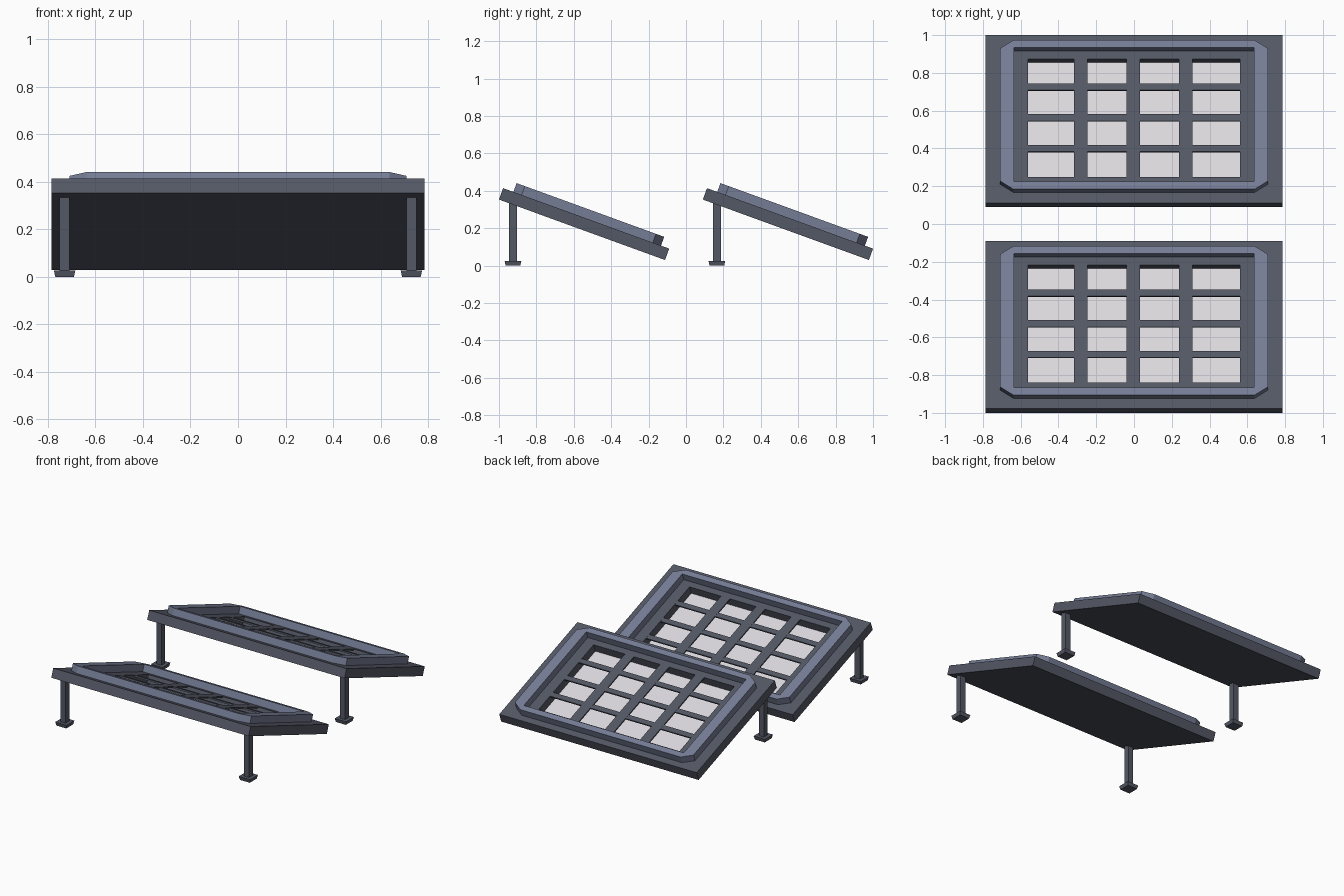
import bpy, bmesh, math
from mathutils import Matrix, Vector

if "Cube" in bpy.data.objects:
    bpy.data.objects.remove(bpy.data.objects["Cube"])


def material(name, rgb):
    m = bpy.data.materials.new(name)
    m.use_nodes = True
    m.diffuse_color = (*rgb, 1)
    m.node_tree.nodes["Principled BSDF"].inputs["Base Color"].default_value = (*rgb, 1)
    return m


SLATE = material("slate grey", (0.088, 0.098, 0.13))
TRIM = material("blue grey trim", (0.18, 0.205, 0.3))
PALE = material("pale cell", (0.72, 0.70, 0.73))

TILT = math.radians(-20)
WIDTH, LENGTH, THICK = 1.57, 0.945, 0.065
TOP = THICK / 2
SHIFT = 0.006                      # inner parts sit slightly downslope
OPEN_X, OPEN_Y, DEPTH = 0.56, 0.332, 0.057


def finish(name, bm, mats, place):
    bmesh.ops.recalc_face_normals(bm, faces=bm.faces)
    mesh = bpy.data.meshes.new(name)
    bm.to_mesh(mesh)
    bm.free()
    for m in mats:
        mesh.materials.append(m)
    obj = bpy.data.objects.new(name, mesh)
    bpy.context.collection.objects.link(obj)
    obj.matrix_world = place
    return obj


def add_box(bm, size, centre):
    mat = Matrix.Translation(centre) @ Matrix.Diagonal((*size, 1))
    return bmesh.ops.create_cube(bm, size=1, matrix=mat)["verts"]


def tray(place):
    # Slab with a deep rectangular recess and a pale floor
    bm = bmesh.new()
    add_box(bm, (WIDTH, LENGTH, THICK), (0, 0, 0))
    top = max(bm.faces, key=lambda f: f.calc_center_median().z)
    bmesh.ops.inset_individual(bm, faces=[top], thickness=0.1)
    for v in top.verts:
        v.co.x = math.copysign(OPEN_X, v.co.x)
        v.co.y = math.copysign(OPEN_Y, v.co.y) + SHIFT
    floor = bmesh.ops.extrude_discrete_faces(bm, faces=[top])["faces"][0]
    for v in floor.verts:
        v.co.z -= DEPTH
    floor.material_index = 1
    finish("panel_tray", bm, [SLATE, PALE], place)


def lattice(place):
    # Thin bars spanning the recess, flush with the slab
    bm = bmesh.new()
    t = 0.01
    for i in (-1, 0, 1):
        z = TOP - t / 2
        add_box(bm, (0.071, 2 * OPEN_Y, t), (i * 0.279 - 0.004, SHIFT, z))
        add_box(bm, (2 * OPEN_X, 0.038, t), (0, i * 0.173 + 0.008, z - 0.0005))
    finish("panel_lattice", bm, [SLATE], place)


def raised_frame(place):
    # Frame with clipped outer corners and a rectangular opening
    bm = bmesh.new()
    ox, oy, cx, cy, ix, iy = 0.71, 0.42, 0.072, 0.047, 0.636, 0.377

    def vert(x, y):
        return bm.verts.new((x, y + SHIFT, TOP))

    corners = []
    for sx, sy in ((1, 1), (-1, 1), (-1, -1), (1, -1)):
        a, b = vert(sx * ox, sy * (oy - cy)), vert(sx * (ox - cx), sy * oy)
        if sx * sy < 0:
            a, b = b, a
        corners.append((a, b, vert(sx * ix, sy * iy)))
    for i, (a, b, c) in enumerate(corners):
        a2, _, c2 = corners[(i + 1) % 4]
        bm.faces.new((a, b, c))
        bm.faces.new((b, a2, c2, c))
    new = bmesh.ops.extrude_face_region(bm, geom=bm.faces[:])["geom"]
    bmesh.ops.translate(bm, vec=Vector((0, 0, 0.05)),
                        verts=[g for g in new if isinstance(g, bmesh.types.BMVert)])
    finish("raised_frame", bm, [TRIM], place)


def leg(name, x, y):
    # Square post on a foot that narrows toward the ground
    bm = bmesh.new()
    add_box(bm, (0.042, 0.042, 0.315), (0, 0, 0.1775))
    for v in add_box(bm, (0.09, 0.09, 0.026), (0, 0, 0.013)):
        if v.co.z < 0.01:
            v.co.x *= 0.87
            v.co.y *= 0.87
    finish(name, bm, [SLATE], Matrix.Translation((x, y, 0)))


# Two identical tilted panels, one behind the other
for row, y in (("front", -0.545), ("back", 0.545)):
    place = Matrix.Translation((0, y, 0.222)) @ Matrix.Rotation(TILT, 4, "X")
    tray(place)
    lattice(place)
    raised_frame(place)
    for side, x in (("left", 0.73), ("right", -0.73)):
        leg(f"{row}_{side}_leg", x, y - 0.38)
